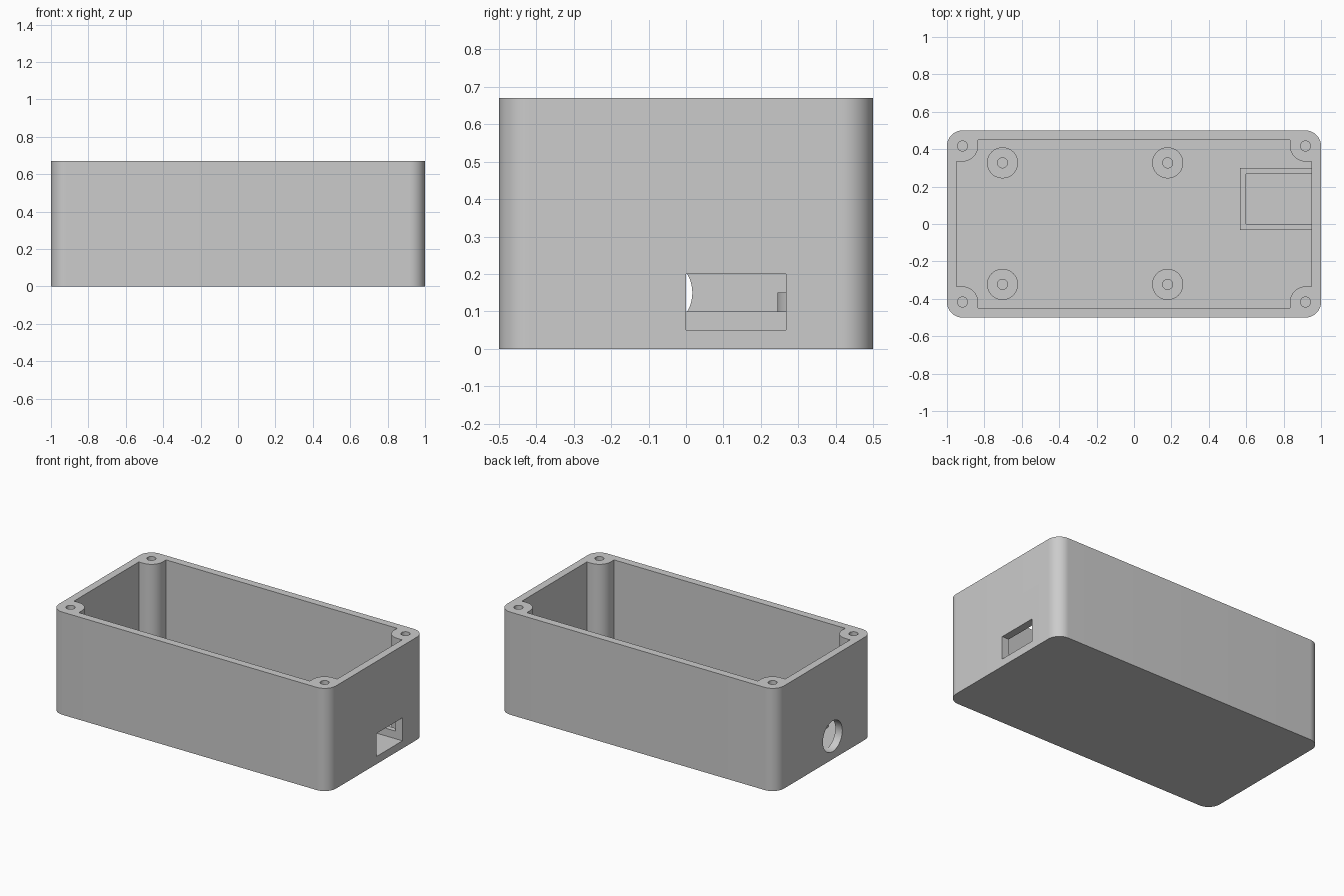
import bpy
import bmesh
from math import pi, sin, cos
from mathutils import Matrix

cube = bpy.data.objects.get("Cube")
if cube:
    bpy.data.objects.remove(cube, do_unlink=True)

HEIGHT, FLOOR, WALL = 0.67, 0.05, 0.05
POST_X, POST_Y, POST_R, HOLE_R = 0.917, 0.417, 0.083, 0.027

grey = bpy.data.materials.new("light grey plastic")
grey.use_nodes = True
colour = (0.6, 0.6, 0.6, 1)
grey.diffuse_color = colour
grey.node_tree.nodes["Principled BSDF"].inputs["Base Color"].default_value = colour


def arc(cx, cy, r, start, end, steps=16):
    return [(cx + r * cos(start + (end - start) * i / steps),
             cy + r * sin(start + (end - start) * i / steps)) for i in range(steps + 1)]


def circle(cx, cy, r, steps=48):
    return arc(cx, cy, r, 0, 2 * pi, steps)[:-1]


def rectangle(x0, y0, x1, y1):
    return [(x0, y0), (x1, y0), (x1, y1), (x0, y1)]


def four_corners(quarter):
    """Mirror a counter-clockwise +x +y quarter outline into all four corners."""
    points = []
    for sx, sy in ((1, 1), (-1, 1), (-1, -1), (1, -1)):
        part = quarter if sx * sy > 0 else quarter[::-1]
        points += [(sx * x, sy * y) for x, y in part]
    return points


def prism(name, outline, z0, z1, matrix=None):
    bm = bmesh.new()
    face = bm.faces.new([bm.verts.new((x, y, z0)) for x, y in outline])
    out = bmesh.ops.extrude_face_region(bm, geom=[face])
    top = [v for v in out["geom"] if isinstance(v, bmesh.types.BMVert)]
    bmesh.ops.translate(bm, vec=(0, 0, z1 - z0), verts=top)
    if matrix:
        bm.transform(matrix)
    bmesh.ops.recalc_face_normals(bm, faces=bm.faces[:])
    mesh = bpy.data.meshes.new(name)
    bm.to_mesh(mesh)
    bm.free()
    mesh.materials.append(grey)
    obj = bpy.data.objects.new(name, mesh)
    bpy.context.collection.objects.link(obj)
    return obj


def activate(obj):
    bpy.ops.object.select_all(action="DESELECT")
    obj.select_set(True)
    bpy.context.view_layer.objects.active = obj


def cut(obj, cutter):
    cutter.hide_render = True
    activate(obj)
    mod = obj.modifiers.new("cut", "BOOLEAN")
    mod.operation, mod.solver, mod.object = "DIFFERENCE", "EXACT", cutter
    bpy.ops.object.modifier_apply(modifier=mod.name)
    bpy.data.objects.remove(cutter, do_unlink=True)


def smooth(obj):
    activate(obj)
    bpy.ops.object.shade_smooth_by_angle(angle=pi / 6)


# Rounded outer case
case = prism("case", four_corners(arc(POST_X, POST_Y, POST_R, 0, pi / 2)), 0, HEIGHT)

# Cavity, whose outline leaves the four corner posts standing
inner_x, inner_y = 1 - WALL, 0.5 - WALL
quarter = [(inner_x, POST_Y - POST_R)]
quarter += arc(POST_X, POST_Y, POST_R, 1.5 * pi, pi)
quarter += [(POST_X - POST_R, inner_y)]
cut(case, prism("cavity_cutter", four_corners(quarter), FLOOR, HEIGHT + 0.1))

# Screw holes in the posts
for sx in (-1, 1):
    for sy in (-1, 1):
        cut(case, prism("screw_cutter", circle(sx * POST_X, sy * POST_Y, HOLE_R, 32),
                        FLOOR, HEIGHT + 0.1))

# Socket opening in the left end wall, and round cable hole in the opposite one
cut(case, prism("socket_cutter", rectangle(0.94, 0, 1.1, 0.267), FLOOR, 0.2))
sideways = Matrix.Translation((-1, -0.083, 0.15)) @ Matrix.Rotation(pi / 2, 4, "Y")
cut(case, prism("cable_cutter", circle(0, 0, 0.1), -0.1, 0.06, sideways))
smooth(case)

# Board standoffs with pilot holes
for x in (-0.703, 0.18):
    for y in (-0.323, 0.327):
        standoff = prism("standoff", circle(x, y, POST_R), FLOOR, 0.15)
        cut(standoff, prism("pilot_cutter", circle(x, y, HOLE_R, 32), FLOOR - 0.01, 0.2))
        smooth(standoff)

# Low three-sided bracket behind the socket opening
t = 0.033
bracket = rectangle(0.567, -t, inner_x, 0.267 + t)
bracket += [(inner_x, 0.267), (0.567 + t, 0.267), (0.567 + t, 0), (inner_x, 0)]
# Re-order so the outline runs round the outside, then back along the inside
bracket = [bracket[i] for i in (1, 0, 3, 2, 4, 5, 6, 7)]
prism("socket_bracket", bracket, FLOOR, 0.1)
